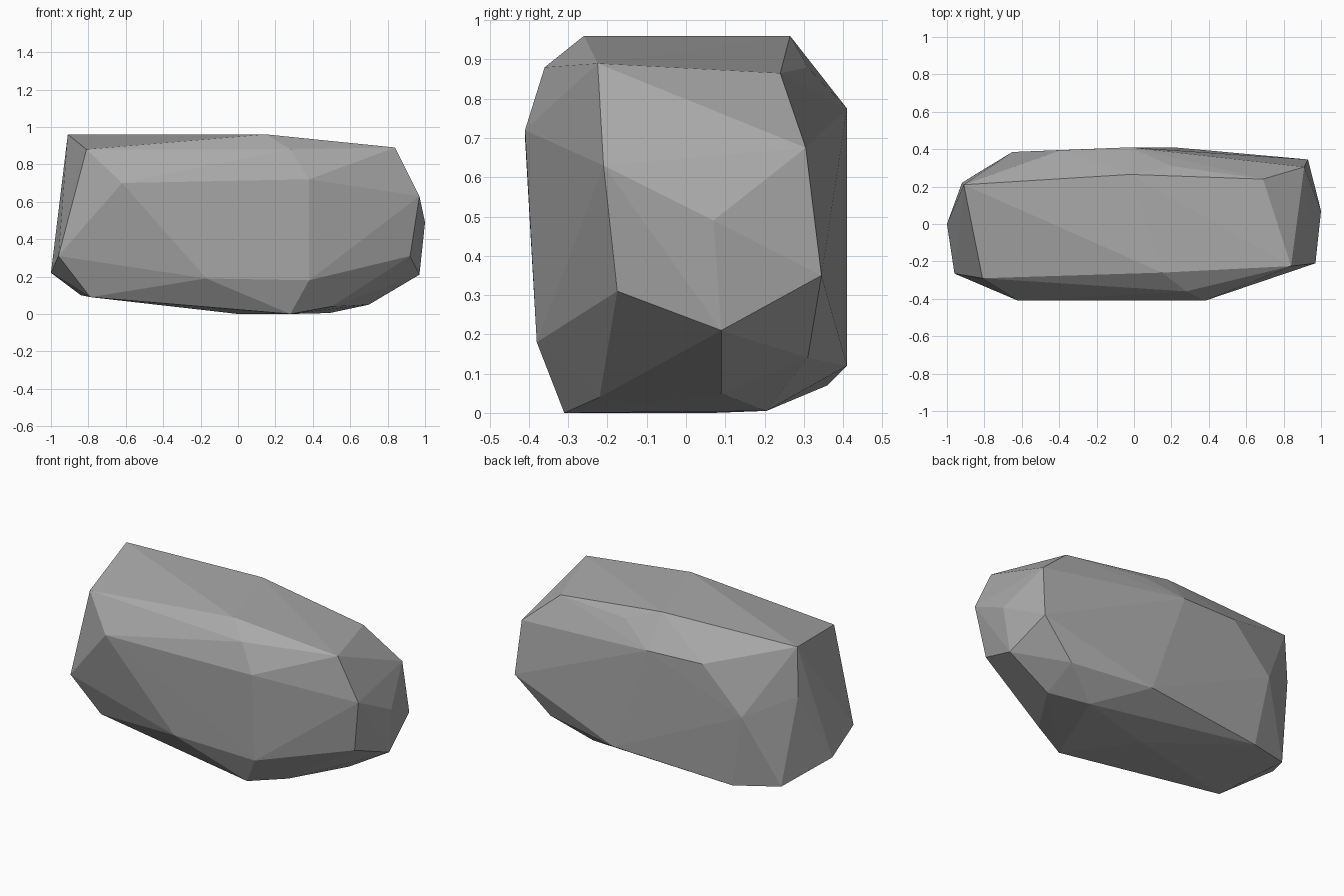
import bpy
import bmesh
from mathutils import Vector

# Remove the default cube only
default_cube = bpy.data.objects.get("Cube")
if default_cube:
    bpy.data.objects.remove(default_cube, do_unlink=True)


def flat_material(name, color):
    """Plain single-colour material, same in viewport and render."""
    material = bpy.data.materials.new(name)
    material.use_nodes = True
    material.diffuse_color = color
    shader = next(n for n in material.node_tree.nodes if n.type == "BSDF_PRINCIPLED")
    shader.inputs["Base Color"].default_value = color
    shader.inputs["Roughness"].default_value = 0.9
    return material


def chiselled_stone(name, corner_groups, material, unit=0.01):
    """Wrap a tight faceted skin around the corner points."""
    bm = bmesh.new()
    for corners in corner_groups.values():
        for corner in corners:
            bm.verts.new(Vector(corner) * unit)
    hull = bmesh.ops.convex_hull(bm, input=bm.verts[:])
    inner = {e for e in hull["geom_interior"] + hull["geom_unused"]
             if isinstance(e, bmesh.types.BMVert)}
    bmesh.ops.delete(bm, geom=list(inner), context="VERTS")
    bmesh.ops.recalc_face_normals(bm, faces=bm.faces[:])
    for face in bm.faces:
        face.smooth = False
    mesh = bpy.data.meshes.new(name)
    bm.to_mesh(mesh)
    bm.free()
    mesh.materials.append(material)
    stone = bpy.data.objects.new(name, mesh)
    bpy.context.scene.collection.objects.link(stone)
    return stone


# Corner points of each side of the boulder, in hundredths of a unit
boulder_corners = {
    "top_rim": [(-91, 21, 96), (-2, 26.5, 96), (15, -26, 96),
                (84, -22.5, 89), (69, 24, 86.5), (-81, -29, 88)],
    "front_side": [(28, -36, 88), (38, -41, 72), (-62, -41, 70),
                   (-17, -38, 19), (38, -38, 18)],
    "left_end": [(97, -21, 63), (100, 7, 49), (97, 9, 21),
                 (92, -17.5, 31), (91, 30.5, 67.5), (93, 34.5, 35)],
    "back_side": [(20, 31, 88), (-2, 41, 77.5), (-39, 39.5, 78.5),
                  (-65, 38.5, 52), (21, 41, 12), (71, 31, 14)],
    "right_end": [(-92, 22, 66), (-100, 0, 22), (-96, -26.5, 31),
                  (-84, 27, 10)],
    "underside": [(28, -31, 0), (50, -22, 4), (70, 9, 5), (49, 20.5, 0.5),
                  (0, 7, 0), (-57, 36, 7), (-79, -21, 9)],
}

stone_grey = flat_material("stone grey", (0.40, 0.40, 0.40, 1.0))
chiselled_stone("boulder", boulder_corners, stone_grey)
